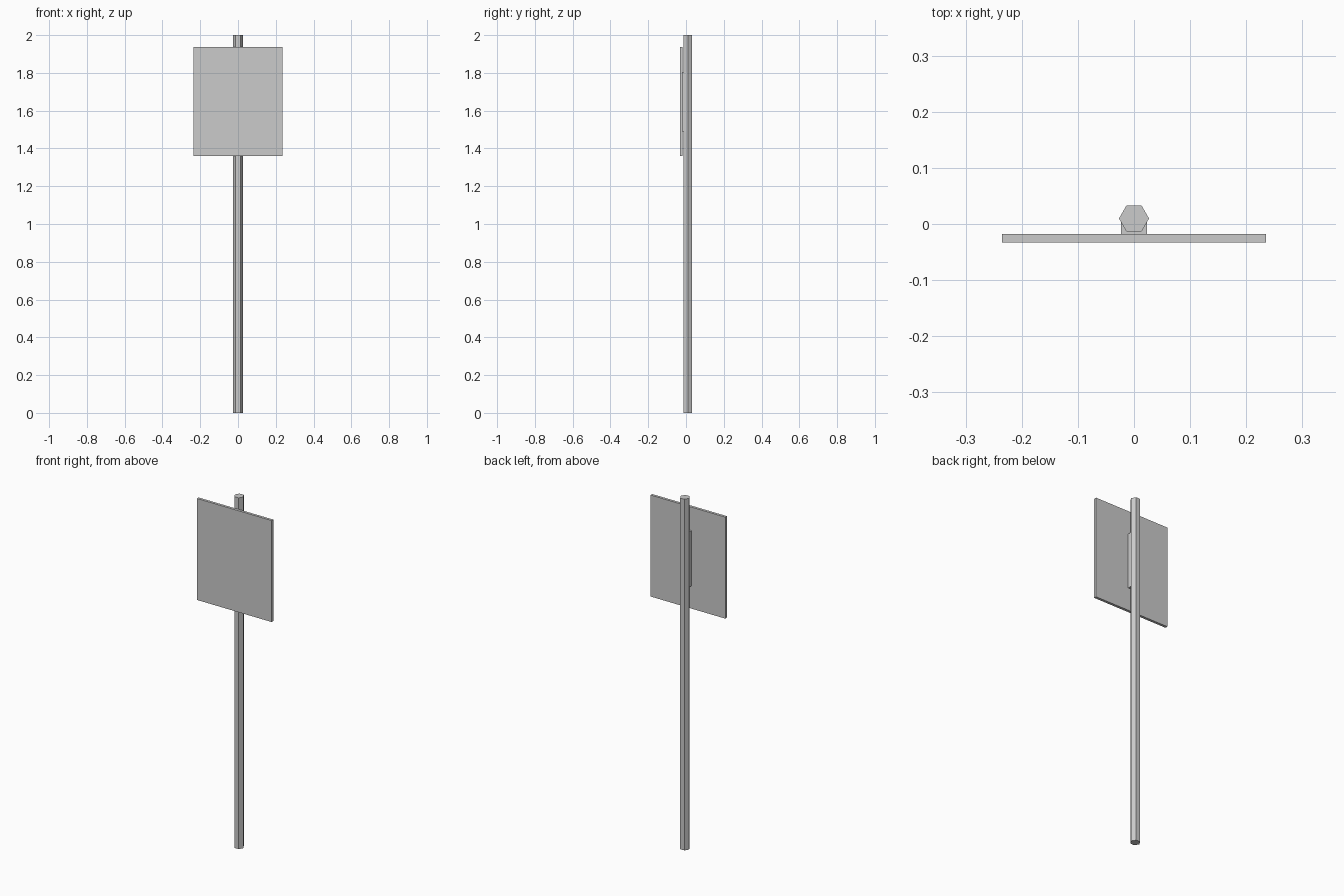
import bpy
import math

if "Cube" in bpy.data.objects:
    bpy.data.objects.remove(bpy.data.objects["Cube"])

grey = bpy.data.materials.new("plain grey")
grey.diffuse_color = (0.6, 0.6, 0.6, 1)
grey.use_nodes = True
grey.node_tree.nodes["Principled BSDF"].inputs["Base Color"].default_value = grey.diffuse_color


def box(name, lo, hi):
    """Axis-aligned box between two corners."""
    bpy.ops.mesh.primitive_cube_add(size=1)
    ob = bpy.context.object
    ob.name = name
    ob.location = [(a + b) / 2 for a, b in zip(lo, hi)]
    ob.scale = [b - a for a, b in zip(lo, hi)]
    bpy.ops.object.transform_apply(location=True, rotation=True, scale=True)
    ob.data.materials.append(grey)
    return ob


POLE_R = 0.0268
POLE_Y = 0.0098

# Hexagonal pole, corners pointing sideways
bpy.ops.mesh.primitive_cylinder_add(vertices=6, radius=POLE_R, depth=2,
                                    location=(0, POLE_Y, 1),
                                    rotation=(0, 0, math.radians(30)))
pole = bpy.context.object
pole.name = "pole"
bpy.ops.object.transform_apply(location=True, rotation=True, scale=True)
pole.data.materials.append(grey)

# Flat sign panel in front of the pole
box("sign_panel", (-0.235, -0.033, 1.36), (0.235, -0.018, 1.938))

# Mounting bracket joining panel and pole
box("mounting_bracket", (-0.0232, -0.018, 1.49), (0.0232, POLE_Y, 1.805))
